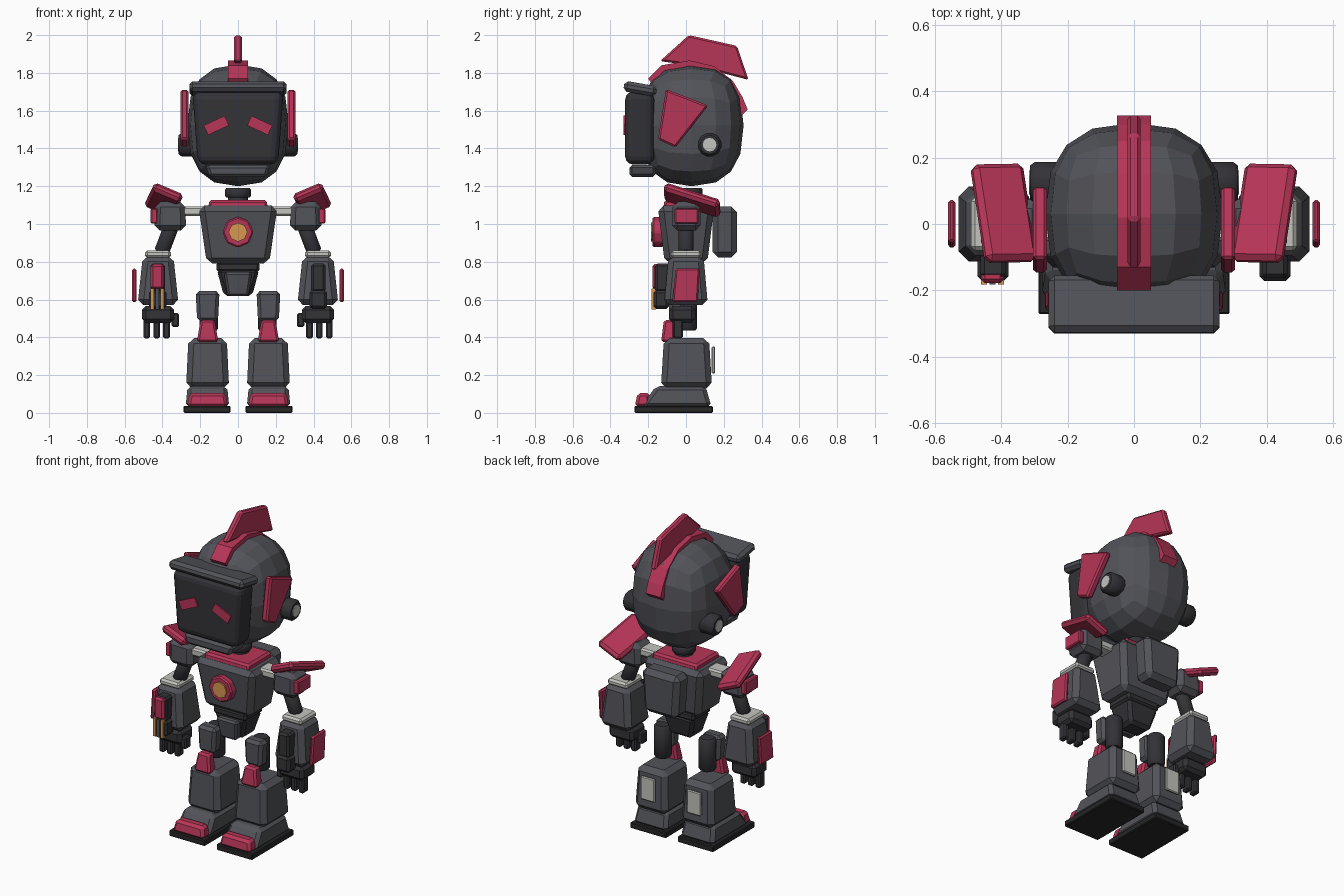
import bpy, bmesh
from math import radians
from mathutils import Vector, Matrix, Euler

cube = bpy.data.objects.get("Cube")
if cube:
    bpy.data.objects.remove(cube, do_unlink=True)


def material(name, rgb):
    m = bpy.data.materials.new(name)
    m.use_nodes = True
    m.diffuse_color = (*rgb, 1)
    m.node_tree.nodes["Principled BSDF"].inputs["Base Color"].default_value = (*rgb, 1)
    return m


GRAY = material("armour gray", (.085, .087, .1))
DARK = material("joint charcoal", (.033, .033, .039))
RED = material("crimson trim", (.47, .036, .097))
LIGHT = material("pale metal", (.55, .55, .52))
GOLD = material("amber gold", (.68, .31, .08))
SOLE = material("sole black", (.02, .02, .022))


def finish(name, bm, mat, bevel=0.0, segments=1, smooth=False):
    bmesh.ops.recalc_face_normals(bm, faces=bm.faces[:])
    mesh = bpy.data.meshes.new(name)
    bm.to_mesh(mesh)
    bm.free()
    mesh.materials.append(mat)
    ob = bpy.data.objects.new(name, mesh)
    bpy.context.collection.objects.link(ob)
    if bevel:
        mod = ob.modifiers.new("bevel", "BEVEL")
        mod.width, mod.segments = bevel, segments
        mod.limit_method, mod.angle_limit = "ANGLE", radians(25)
    if smooth:
        bpy.ops.object.select_all(action="DESELECT")
        ob.select_set(True)
        bpy.context.view_layer.objects.active = ob
        bpy.ops.object.shade_smooth_by_angle(angle=radians(40))
    return ob


def block(name, mat, x, y, z, top=(1, 1, 0), bevel=.012, rot=(0, 0, 0), segments=1):
    """Box from (min, max) ranges; top = x ratio, y ratio, y shift of the upper face."""
    size = Vector([r[1] - r[0] for r in (x, y, z)])
    centre = Vector([(r[1] + r[0]) / 2 for r in (x, y, z)])
    bm = bmesh.new()
    bmesh.ops.create_cube(bm, size=1)
    turn = Euler([radians(a) for a in rot]).to_matrix()
    for v in bm.verts:
        p = v.co * size
        if v.co.z > 0:
            p = Vector((p.x * top[0], p.y * top[1] + top[2], p.z))
        v.co = turn @ p + centre
    return finish(name, bm, mat, bevel, segments)


def prism(name, mat, x, profile, bevel=.01):
    """Side profile of (y, z) points pushed out across the x range."""
    bm = bmesh.new()
    face = bm.faces.new([bm.verts.new((x[0], *p)) for p in profile])
    new = bmesh.ops.extrude_face_region(bm, geom=[face])["geom"]
    verts = [g for g in new if isinstance(g, bmesh.types.BMVert)]
    bmesh.ops.translate(bm, verts=verts, vec=(x[1] - x[0], 0, 0))
    return finish(name, bm, mat, bevel)


def tube(name, mat, a, b, radius, sides=12, bevel=.008, smooth=True):
    a, b = Vector(a), Vector(b)
    bm = bmesh.new()
    spin = (b - a).to_track_quat("Z", "Y").to_matrix().to_4x4()
    bmesh.ops.create_cone(bm, cap_ends=True, segments=sides, radius1=radius, radius2=radius,
                          depth=(b - a).length, matrix=Matrix.Translation((a + b) / 2) @ spin)
    return finish(name, bm, mat, bevel, 1, smooth)


def span(s, a, b):
    """Range on the side s of the body."""
    return tuple(sorted((s * a, s * b)))


# Head: gridded cube rounded into a full, slightly boxy ball
bm = bmesh.new()
bmesh.ops.create_cube(bm, size=2)
bmesh.ops.subdivide_edges(bm, edges=bm.edges[:], cuts=3, use_grid_fill=True)
for v in bm.verts:
    n = v.co / sum(abs(c) ** 2.5 for c in v.co) ** (1 / 2.5)
    v.co = Vector((n.x * .268, n.y * .275 + .03, n.z * .322 + 1.522))
finish("head", bm, GRAY)

# Face screen, brow, chin and eyes
block("face_screen", DARK, (-.212, .212), (-.322, -.168), (1.315, 1.7),
      top=(1.14, 1, 0), bevel=.042, segments=3)
block("brow", GRAY, (-.258, .258), (-.33, -.155), (1.688, 1.744), bevel=.018, rot=(-10, 0, 0))
block("chin", GRAY, (-.15, .15), (-.3, -.16), (1.25, 1.312), top=(1.15, 1, 0), bevel=.015)

# Crest: band over the skull and an upright fin
band = [(-.2, 1.77), (-.13, 1.84), (.02, 1.866), (.15, 1.835), (.25, 1.755), (.3, 1.67), (.327, 1.605)]
inner = [(y * .9, z - .03) for y, z in reversed(band)]
prism("crest_band", RED, (-.052, .052), band + inner, bevel=0)
prism("crest_fin", RED, (-.02, .02),
      [(-.138, 1.862), (.015, 2), (.27, 1.943), (.331, 1.763), (.19, 1.8), (.03, 1.84)])

# Neck, torso, backpack
tube("neck", DARK, (0, .02, 1.1), (0, .02, 1.15), .055)
tube("neck_ring", DARK, (0, .02, 1.14), (0, .02, 1.19), .07)
block("collar", RED, (-.157, .157), (-.12, .12), (1.085, 1.127), top=(.97, .95, 0))
block("torso", GRAY, (-.165, .165), (-.112, .112), (.79, 1.097), top=(1.27, 1.34, 0), bevel=.03)
block("backpack", GRAY, (-.115, .115), (.14, .27), (.823, 1.093), top=(1.15, 1, 0), bevel=.03)
tube("chest_ring", RED, (0, -.12, .957), (0, -.178, .957), .082, sides=8, smooth=False)
tube("chest_light", GOLD, (0, -.17, .957), (0, -.186, .957), .05, sides=8, bevel=0, smooth=False)

# Waist and pelvis
block("waist", DARK, (-.115, .115), (-.09, .09), (.745, .8), bevel=.015)
block("pelvis", DARK, (-.075, .075), (-.06, .06), (.62, .76), top=(1.5, 1.5, 0), bevel=.018)
block("pelvis_plate", GRAY, (-.055, .055), (-.1, -.045), (.618, .745), top=(1.35, 1, -.02))

for s, side in ((1, "left"), (-1, "right")):
    # Eye, ear plate and ear disc
    block(side + "_eye", RED, span(s, .054, .176), (-.33, -.321), (1.494, 1.55),
          bevel=0, rot=(0, s * 25, 0))
    prism(side + "_ear_plate", RED, span(s, .262, .305),
          [(-.106, 1.714), (.118, 1.627), (-.056, 1.405), (-.148, 1.448)])
    tube(side + "_ear_disc", DARK, (s * .2, .125, 1.42), (s * .314, .125, 1.42), .066, bevel=.015)
    tube(side + "_ear_cap", LIGHT, (s * .3, .125, 1.42), (s * .317, .125, 1.42), .036, bevel=0)

    # Shoulder
    block(side + "_shoulder_link", LIGHT, span(s, .17, .3), (-.05, .05), (1.043, 1.092), bevel=.01)
    block(side + "_shoulder", GRAY, span(s, .275, .442), (-.075, .078), (.965, 1.118),
          top=(.95, .95, 0), bevel=.028)
    block(side + "_shoulder_badge", RED, span(s, .425, .462), (-.06, .065), (1.002, 1.082), bevel=.006)
    block(side + "_shoulder_pad", RED, span(s, .31, .476), (-.122, .187), (1.102, 1.15),
          bevel=.016, rot=(-19, s * -23, s * -1))

    # Arm
    tube(side + "_upper_arm", DARK, (s * .352, 0, .99), (s * .405, 0, .85), .042)
    block(side + "_cuff", LIGHT, span(s, .355, .492), (-.08, .08), (.82, .86))
    block(side + "_forearm", GRAY, span(s, .314, .532), (-.116, .116), (.57, .832),
          top=(.74, .8, 0), bevel=.03)
    block(side + "_forearm_plate", RED, span(s, .538, .561), (-.072, .062), (.586, .764),
          top=(1, .95, .014), bevel=.008)
    block(side + "_forearm_unit", DARK, span(s, .387, .463), (-.163, -.08), (.64, .79))
    block(side + "_forearm_base", DARK, span(s, .378, .472), (-.172, -.09), (.55, .65), bevel=.015)

    # Hand
    block(side + "_palm", DARK, span(s, .338, .508), (-.09, .05), (.477, .565), bevel=.02)
    for x in (.378, .43, .483):
        block(side + "_finger", DARK, span(s, x - .018, x + .018), (-.07, -.015), (.395, .5), bevel=.008)
    block(side + "_thumb", DARK, span(s, .312, .352), (-.07, -.015), (.455, .528), bevel=.008)

    # Leg
    tube(side + "_thigh", DARK, (s * .155, .008, .435), (s * .155, .008, .638), .053, bevel=.012)
    block(side + "_thigh_armour", GRAY, span(s, .106, .216), (-.09, -.01), (.485, .645),
          top=(1.15, 1, 0), bevel=.018)
    block(side + "_knee", RED, span(s, .104, .218), (-.132, -.06), (.375, .492), top=(.66, .8, .008))
    block(side + "_shin", GRAY, span(s, .047, .275), (-.133, .138), (.13, .396),
          top=(.89, .88, 0), bevel=.03)
    block(side + "_calf_plate", LIGHT, span(s, .112, .208), (.136, .153), (.208, .352), bevel=.005)

    # Foot
    block(side + "_foot", GRAY, span(s, .046, .278), (-.24, .135), (.03, .142),
          top=(.9, .7, .025), bevel=.02)
    block(side + "_toe_cap", RED, span(s, .053, .27), (-.272, -.19), (.032, .106),
          top=(.87, .8, .008), bevel=.016)
    block(side + "_sole", SOLE, span(s, .04, .288), (-.272, .142), (0, .037), bevel=.005)

# Launcher on the right forearm
block("launcher_cover", RED, (-.462, -.392), (-.178, -.14), (.655, .788))
for x, mat in ((-.453, GOLD), (-.427, GRAY), (-.401, GOLD)):
    block("launcher_bar", mat, (x - .009, x + .009), (-.182, -.16), (.547, .658), bevel=0)
